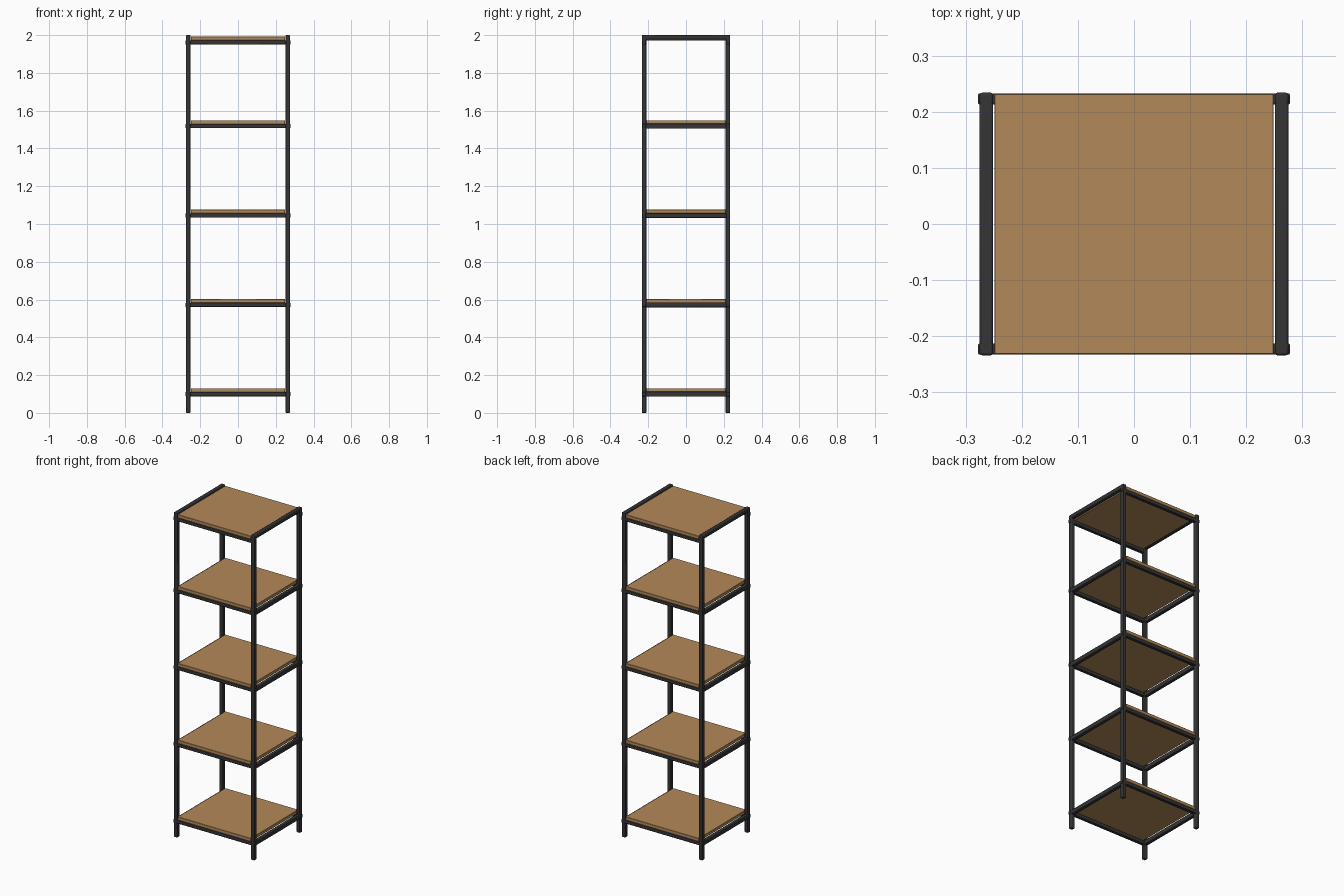
import bpy

cube = bpy.data.objects.get("Cube")
if cube:
    bpy.data.objects.remove(cube, do_unlink=True)


def material(name, color, roughness):
    mat = bpy.data.materials.new(name)
    mat.use_nodes = True
    mat.diffuse_color = (*color, 1)
    bsdf = mat.node_tree.nodes["Principled BSDF"]
    bsdf.inputs["Base Color"].default_value = (*color, 1)
    bsdf.inputs["Roughness"].default_value = roughness
    return mat


wood = material("warm wood", (0.45, 0.25, 0.10), 0.6)
steel = material("black steel", (0.035, 0.035, 0.037), 0.5)


def box(name, low, high, mat, bevel, segments=2):
    """Softly bevelled box between two corners."""
    center = [(a + b) / 2 for a, b in zip(low, high)]
    bpy.ops.mesh.primitive_cube_add(size=1, location=center)
    obj = bpy.context.object
    obj.name = name
    obj.scale = [b - a for a, b in zip(low, high)]
    bpy.ops.object.transform_apply(location=False, rotation=False, scale=True)
    obj.data.materials.append(mat)
    mod = obj.modifiers.new("soft edges", "BEVEL")
    mod.width = bevel
    mod.segments = segments
    bpy.ops.object.shade_smooth_by_angle()
    return obj


def mirrored(name, low, high, axis, mat, bevel):
    """Box plus its mirror image across the given axis."""
    box(name, low, high, mat, bevel)
    low2, high2 = list(low), list(high)
    low2[axis], high2[axis] = -high[axis], -low[axis]
    box(name + "_mirrored", low2, high2, mat, bevel)


IN_X, OUT_X = 0.251, 0.275      # side frame thickness
IN_Y, OUT_Y = 0.210, 0.234      # post depth
HEIGHT = 2.0
TUBE = 0.024
BOARD = 0.02

# Corner posts
for name, y0, y1 in (("front_post", -OUT_Y, -IN_Y), ("back_post", IN_Y, OUT_Y)):
    mirrored(name, (IN_X, y0, 0), (OUT_X, y1, HEIGHT), 0, steel, 0.004)

# Top side rails joining the posts
mirrored("top_side_rail", (IN_X, -OUT_Y, HEIGHT - TUBE),
         (OUT_X, OUT_Y, HEIGHT), 0, steel, 0.004)

# Shelves, each a board on front and back rails
tops = [0.13 + 0.473 * i for i in range(4)] + [1.992]
for i, top in enumerate(tops, 1):
    under = top - BOARD
    box(f"shelf_board_{i}", (-0.249, -0.232, under), (0.249, 0.232, top),
        wood, 0.0015, 1)
    # Rails run through the posts, leaving small end caps outside
    mirrored(f"cross_rail_{i}", (-0.278, 0.213, under - TUBE + 0.002),
             (0.278, 0.233, under), 1, steel, 0.003)
    # Side rails under all but the top shelf
    if i < len(tops):
        mirrored(f"side_rail_{i}", (IN_X + 0.001, -0.222, under - TUBE),
                 (OUT_X - 0.001, 0.222, under + 0.002), 0, steel, 0.003)
